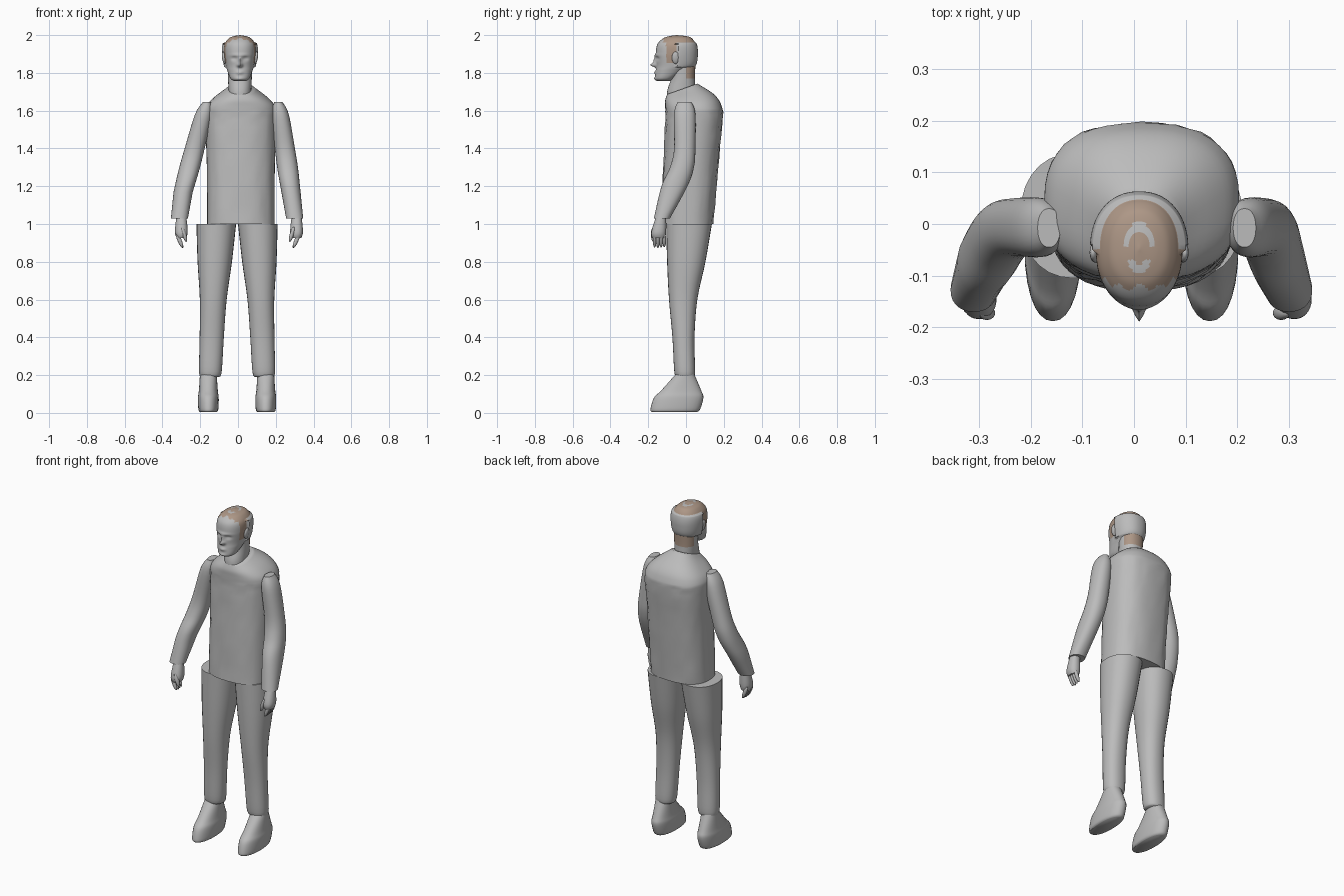
import bpy, bmesh, math, random
from mathutils import Vector, Matrix, Euler

random.seed(4)
cube = bpy.data.objects.get("Cube")
if cube:
    bpy.data.objects.remove(cube)


def material(name, colour):
    mat = bpy.data.materials.new(name)
    mat.use_nodes = True
    mat.diffuse_color = (*colour, 1)
    shader = next(node for node in mat.node_tree.nodes if node.type == "BSDF_PRINCIPLED")
    shader.inputs["Base Color"].default_value = (*colour, 1)
    return mat


GREY = material("plain grey", (0.5, 0.5, 0.5))
BROWN = material("hair brown", (0.42, 0.31, 0.24))


def finish(name, bm):
    """Turn the bmesh into a smooth shaded object with both materials."""
    bmesh.ops.recalc_face_normals(bm, faces=bm.faces[:])
    mesh = bpy.data.meshes.new(name)
    bm.to_mesh(mesh)
    bm.free()
    mesh.materials.append(GREY)
    mesh.materials.append(BROWN)
    obj = bpy.data.objects.new(name, mesh)
    bpy.context.collection.objects.link(obj)
    bpy.ops.object.select_all(action="DESELECT")
    obj.select_set(True)
    bpy.context.view_layer.objects.active = obj
    bpy.ops.object.shade_smooth_by_angle(angle=math.radians(50))


def spline(rings, steps):
    """Smooth list of rings running through the given ones."""
    out = []
    for i in range(len(rings) - 1):
        before, start, end = rings[max(i - 1, 0)], rings[i], rings[i + 1]
        after = rings[min(i + 2, len(rings) - 1)]
        for k in range(steps):
            t = k / steps
            out.append([q + t / 2 * (r - p + t * (2 * p - 5 * q + 4 * r - s + t * (3 * (q - r) + s - p)))
                        for p, q, r, s in zip(before, start, end, after)])
    return out + [rings[-1]]


def loft(name, rings, path, sides=28, steps=5, power=2.2, shape=None, is_brown=None):
    """Skin of rounded rings (z, half width, front y, back y) whose middle x follows path(z)."""
    bm = bmesh.new()
    loops = []
    for z, half, front, back in spline(rings, steps):
        loop = []
        for k in range(sides):
            angle = math.tau * k / sides
            u, v = (math.copysign(abs(f) ** (2 / power), f) for f in (math.cos(angle), math.sin(angle)))
            point = Vector((path(z) + u * half, (front + back + v * (back - front)) / 2, z))
            if shape:
                shape(point, v)
            loop.append(bm.verts.new(point))
        loops.append(loop)
    for low, high in zip(loops, loops[1:]):
        for k in range(sides):
            bm.faces.new((low[k - 1], low[k], high[k], high[k - 1]))
    bm.faces.new(loops[0])
    bm.faces.new(loops[-1])
    if is_brown:
        for face in bm.faces:
            face.material_index = int(is_brown(face.calc_center_median()))
    finish(name, bm)


def pair(name, rings, path, shift, **options):
    """Left and right part; shift(z) moves the mirrored one sideways."""
    loft("left_" + name, rings, path, **options)
    loft("right_" + name, rings, lambda z: shift(z) - path(z), **options)


def blob_pair(name, centre, radii, lean=0, shift=0):
    """Left and right stretched balls, leaning outwards at the top."""
    for side, sign in (("left_", 1), ("right_", -1)):
        place = Vector(centre)
        place.x = sign * place.x + (shift if sign < 0 else 0)
        bm = bmesh.new()
        bmesh.ops.create_uvsphere(bm, u_segments=16, v_segments=10, radius=1,
                                  matrix=Matrix.LocRotScale(place, Euler((0, sign * lean, 0)), Vector(radii)))
        finish(side + name, bm)


# Torso: a lightly crumpled top with a collar that dips at the front
def crumple(point, backward):
    if 1.03 < point.z < 1.6:
        point.y += random.uniform(-0.003, 0.003)
    point.z += max(0, point.z - 1.62) * 0.3 * backward


loft("torso", [
    (1, .178, -.13, .145), (1.3, .18, -.12, .17), (1.55, .188, -.11, .193),
    (1.62, .183, -.11, .19), (1.67, .14, -.11, .15), (1.715, .07, -.1, .06)],
    lambda z: 0.015, sides=44, power=2.5, shape=crumple)

MIDDLE = 0.01  # sideways centre of the head

# Neck, with the hair of the nape on its back
loft("neck", [
    (1.62, .06, -.1, .05), (1.7, .06, -.1, .05), (1.77, .063, -.08, .047), (1.84, .065, -.08, .05)],
    lambda z: MIDDLE, is_brown=lambda c: c.z > 1.765 and c.y > 0)

# Head: the features are soft swellings and hollows of the skin
FEATURES = {  # side offset, height, spread across, spread up, push forwards
    "nose": (0, 1.842, .012, .011, .032),
    "bridge": (0, 1.866, .008, .016, .013),
    "lips": (0, 1.802, .018, .009, .008),
    "chin": (0, 1.768, .02, .009, .006),
    "brow": (0, 1.893, .045, .008, .006),
    "socket": (.03, 1.876, .014, .009, -.012),
    "eye": (.03, 1.875, .009, .004, .006),
}


def behind_ears(point):
    return point.y > -0.05 and 1.83 < point.z < 1.962


def sculpt(point, backward):
    if point.y < -0.09:
        for offset, height, across, up, push in FEATURES.values():
            x = (abs(point.x - MIDDLE) - offset) / across
            z = (point.z - height) / up
            point.y -= push * math.exp(-x * x - z * z)
    elif behind_ears(point):
        point.x = MIDDLE + (point.x - MIDDLE) * 1.14
        point.y += 0.006 * max(0, backward)


def is_hair(c):
    if c.z < 1.85 or behind_ears(c):
        return False
    if c.z < 1.962:
        return -0.105 < c.y < -0.045
    # two bare arcs on the crown, then a ragged hairline
    crown = math.hypot((c.x - MIDDLE) / 0.028, (c.y + 0.045) / 0.05)
    if 0.65 < crown < 1 and not -0.07 < c.y < -0.045:
        return False
    return c.y > -0.122 + 0.006 * math.sin(c.x * 150)


loft("head", [
    (1.756, .03, -.15, -.085), (1.77, .05, -.163, -.06), (1.81, .066, -.16, 0),
    (1.84, .075, -.157, .046), (1.9, .083, -.16, .057), (1.95, .081, -.152, .052),
    (1.98, .062, -.125, .034), (1.993, .038, -.095, .01), (2, .001, -.05, -.046)],
    lambda z: MIDDLE, sides=80, steps=9, shape=sculpt, is_brown=is_hair)

blob_pair("ear", (.095, -.055, 1.88), (.01, .02, .033), lean=0.15, shift=0.02)

# Sleeves: the right one sits a little closer in at the shoulder
pair("sleeve", [
    (1.03, .045, -.17, -.085), (1.2, .052, -.13, .008), (1.3, .055, -.085, .042),
    (1.4, .053, -.063, .05), (1.58, .046, -.064, .05), (1.645, .022, -.045, .03)],
    lambda z: 0.3 - 0.14 * (z - 1.03), lambda z: max(-0.01, 0.125 * (z - 1.25)))

# Hands: palm, thumb and four fingers curling inwards
pair("palm", [
    (.925, .024, -.178, -.112), (.96, .034, -.183, -.105), (1.05, .025, -.155, -.105)],
    lambda z: 0.31, lambda z: 0.01)
blob_pair("thumb", (.285, -.172, .945), (.011, .014, .042), lean=0.3)
for i, finger in enumerate(("index", "middle", "ring", "little")):
    blob_pair(finger + "_finger", (.31, -.166 + .017 * i, .915), (.011, .01, .046 - .003 * abs(i - 1)), lean=0.4)


# Trouser legs and feet stand slightly to the right
def stance(z):
    return -0.01


pair("trouser_leg", [
    (.19, .048, -.05, .04), (.22, .06, -.062, .048), (.4, .064, -.072, .045),
    (.6, .071, -.09, .06), (.8, .091, -.1, .103), (1, .105, -.105, .137)],
    lambda z: 0.145 - 0.04 * z, stance)

# Broad slippers with flat soles
pair("foot", [
    (.005, .045, -.182, .06), (.02, .053, -.188, .075), (.08, .055, -.17, .092),
    (.12, .05, -.13, .08), (.21, .044, -.05, .042)],
    lambda z: 0.147, stance)
